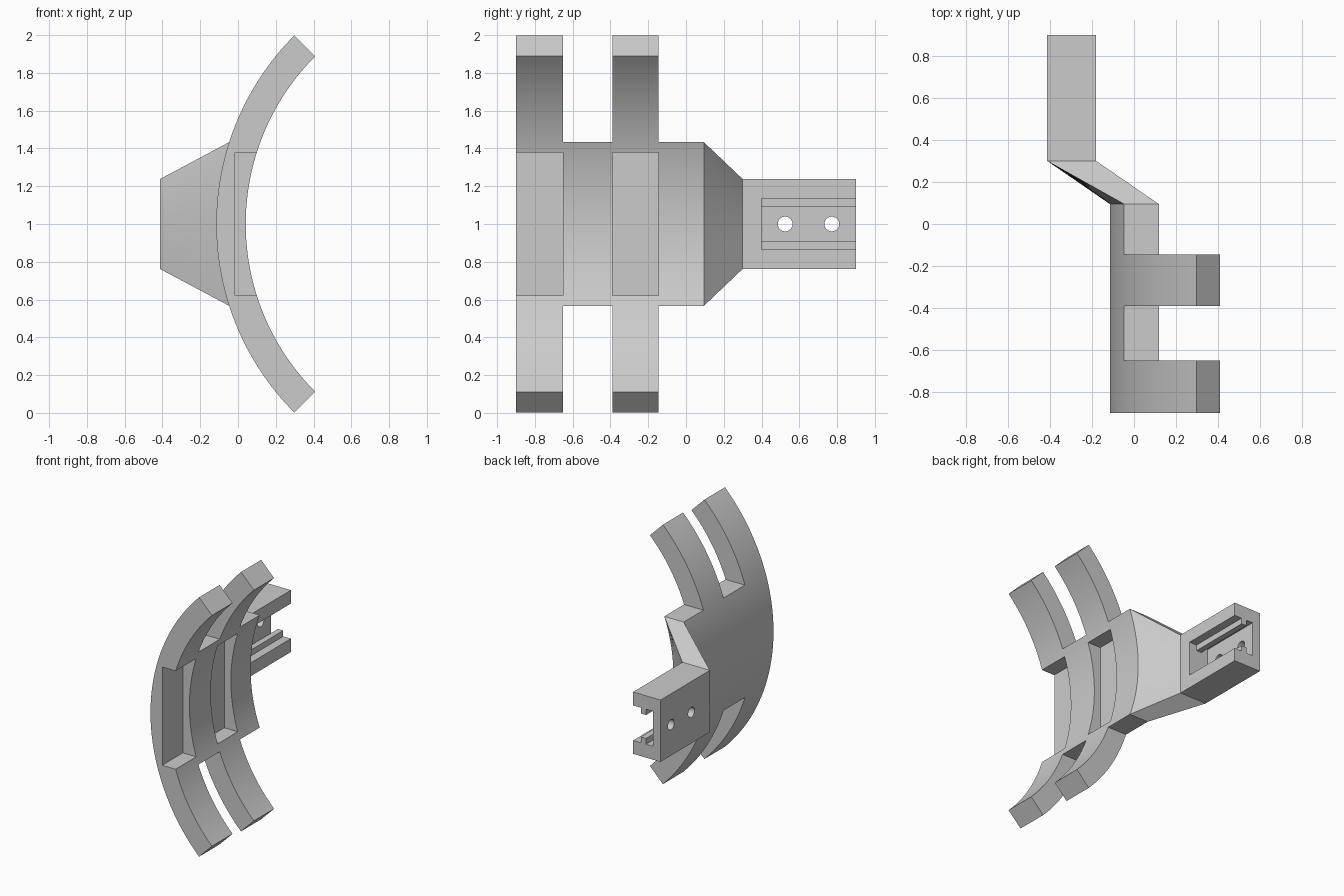
import bpy, bmesh, math

if "Cube" in bpy.data.objects:
    bpy.data.objects.remove(bpy.data.objects["Cube"], do_unlink=True)

grey = bpy.data.materials.new("plain grey")
grey.use_nodes = True
tone = (0.6, 0.6, 0.6, 1)
grey.diffuse_color = tone
grey.node_tree.nodes["Principled BSDF"].inputs["Base Color"].default_value = tone

# Shared dimensions
CX, MID = 1.297, 1.0              # centre of the arc in x and z
R_OUT, R_IN = 1.412, 1.256
FRONT, NECK, BLOCK, BACK = -0.9, 0.095, 0.30, 0.9
HALF = 0.433                      # half height of the saddle plate


def loft(name, sections):
    """Join equal rings of points into a closed solid."""
    bm = bmesh.new()
    rings = [[bm.verts.new(p) for p in s] for s in sections]
    n = len(rings[0])
    for a, b in zip(rings, rings[1:]):
        for i in range(n):
            j = (i + 1) % n
            bm.faces.new((a[i], a[j], b[j], b[i]))
    bm.faces.new(rings[0])
    bm.faces.new(rings[-1])
    bmesh.ops.recalc_face_normals(bm, faces=bm.faces)
    mesh = bpy.data.meshes.new(name)
    bm.to_mesh(mesh)
    bm.free()
    mesh.materials.append(grey)
    obj = bpy.data.objects.new(name, mesh)
    bpy.context.collection.objects.link(obj)
    return obj


def prism(name, profile, y0, y1):
    return loft(name, [[(x, y, z) for x, z in profile] for y in (y0, y1)])


def box(name, x0, x1, y0, y1, z0, z1):
    return prism(name, [(x0, z0), (x1, z0), (x1, z1), (x0, z1)], y0, y1)


def cut(obj, cutters):
    for c in cutters:
        c.hide_render = True
        mod = obj.modifiers.new("cut", "BOOLEAN")
        mod.operation, mod.solver, mod.object = "DIFFERENCE", "EXACT", c
        bpy.context.view_layer.objects.active = obj
        bpy.ops.object.modifier_apply(modifier=mod.name)
        bpy.data.objects.remove(c, do_unlink=True)


# Curved saddle: one full arc, cut back to leave two straps and a plate
STEPS = 72
angles = [math.radians(-45 + 90 * i / STEPS) for i in range(STEPS + 1)]
outer = [(CX - R_OUT * math.cos(a), MID + R_OUT * math.sin(a)) for a in angles]
inner = [(CX - R_IN * math.cos(a), MID + R_IN * math.sin(a)) for a in angles]
saddle = prism("curved_saddle", outer + inner[::-1], FRONT, NECK)

cutters = []
for y0, y1 in ((-0.65, -0.39), (-0.145, 0.3)):          # gaps beside straps
    cutters.append(box("gap_top", -1, 1, y0, y1, MID + HALF, 2.5))
    cutters.append(box("gap_bottom", -1, 1, y0, y1, -0.5, MID - HALF))
for y0, y1 in ((-1.0, -0.65), (-0.39, -0.145)):         # flat strap pockets
    cutters.append(box("pocket", -0.015, 0.5, y0, y1, MID - 0.378, MID + 0.378))
cut(saddle, cutters)

# Neck: arc section blending into the rectangle of the mounting block
X0, X1, BH = -0.413, -0.18, 0.238
ts = [-1 + 2 * i / 32 for i in range(33)]


def arc_x(r, t):
    return CX - math.sqrt(r * r - (HALF * t) ** 2)


start = [(arc_x(R_OUT, t), NECK, MID + HALF * t) for t in ts]
start += [(arc_x(R_IN, t), NECK, MID + HALF * t) for t in ts[::-1]]
end = [(X0, BLOCK, MID + BH * t) for t in ts]
end += [(X1, BLOCK, MID + BH * t) for t in ts[::-1]]
neck = loft("neck", [start, end])

# Mounting block with a lipped rail slot and two screw holes
block = box("mounting_block", X0, X1, BLOCK, BACK, MID - BH, MID + BH)
half = [(0.1, 0.135), (-0.245, 0.135), (-0.245, 0.09),
        (-0.29, 0.09), (-0.29, 0.135), (-0.347, 0.135)]
slot = [(x, MID + h) for x, h in half] + [(x, MID - h) for x, h in half[::-1]]
cutters = [prism("rail_slot", slot, 0.40, 1.1)]
for y in (0.525, 0.772):
    ring = [math.tau * i / 32 for i in range(32)]
    cutters.append(loft("screw_hole", [
        [(x, y + 0.039 * math.cos(a), MID + 0.039 * math.sin(a)) for a in ring]
        for x in (-0.6, -0.3)]))
cut(block, cutters)

# Smooth the curves while keeping the edges sharp
for obj in (saddle, neck, block):
    bpy.ops.object.select_all(action="DESELECT")
    obj.select_set(True)
    bpy.context.view_layer.objects.active = obj
    bpy.ops.object.shade_smooth_by_angle(angle=math.radians(20))
